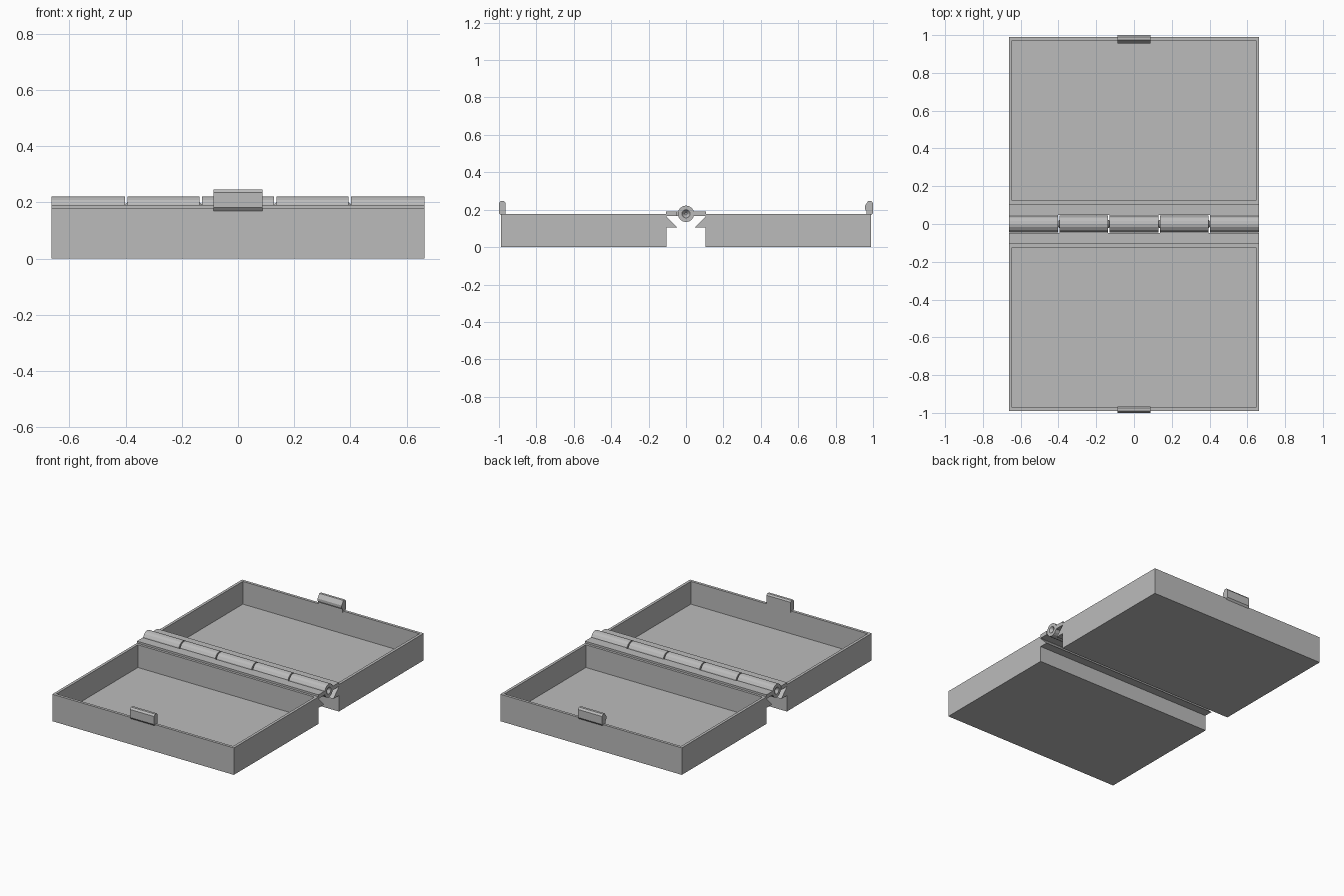
import bpy, bmesh
from math import cos, sin, tau

old = bpy.data.objects.get("Cube")
if old:
    bpy.data.objects.remove(old, do_unlink=True)

GREY = (0.5, 0.5, 0.5, 1)
mat = bpy.data.materials.new("plain grey")
mat.use_nodes = True
mat.diffuse_color = GREY
mat.node_tree.nodes["Principled BSDF"].inputs["Base Color"].default_value = GREY

W, Y0, Y1, H = 0.663, 0.105, 0.99, 0.178   # half width, inner y, outer y, rim height
WALL, FLOOR, R = 0.026, 0.028, 0.044


def finish(name, bm):
    bmesh.ops.recalc_face_normals(bm, faces=bm.faces)
    mesh = bpy.data.meshes.new(name)
    bm.to_mesh(mesh)
    bm.free()
    mesh.materials.append(mat)
    obj = bpy.data.objects.new(name, mesh)
    bpy.context.collection.objects.link(obj)
    return obj


def extrude_x(name, profile, x0, x1):
    """Extrude a (y, z) outline along x."""
    bm = bmesh.new()
    face = bm.faces.new([bm.verts.new((x0, y, z)) for y, z in profile])
    geom = bmesh.ops.extrude_face_region(bm, geom=[face])["geom"]
    moved = [v for v in geom if isinstance(v, bmesh.types.BMVert)]
    bmesh.ops.translate(bm, verts=moved, vec=(x1 - x0, 0, 0))
    return finish(name, bm)


def lathe_x(name, profile, sides=16):
    """Spin an (x, radius) outline round the hinge axis and cap its ends."""
    bm = bmesh.new()
    rings = [[bm.verts.new((x, r * cos(tau * i / sides), H + r * sin(tau * i / sides)))
              for i in range(sides)] for x, r in profile]
    for a, b in zip(rings, rings[1:]):
        for i in range(sides):
            j = (i + 1) % sides
            bm.faces.new((a[i], a[j], b[j], b[i]))
    bm.faces.new(rings[0])
    bm.faces.new(rings[-1])
    return finish(name, bm)


def tray(name, s):
    """Open tray: a block whose top is inset and pushed down."""
    bm = bmesh.new()
    bmesh.ops.create_cube(bm, size=1)
    for v in bm.verts:
        v.co = (v.co.x * 2 * W, s * (Y0 + Y1) / 2 + v.co.y * (Y1 - Y0), (v.co.z + 0.5) * H)
    bm.normal_update()
    top = max(bm.faces, key=lambda f: f.calc_center_median().z)
    bmesh.ops.inset_region(bm, faces=[top], thickness=WALL)
    geom = bmesh.ops.extrude_face_region(bm, geom=[top])["geom"]
    bmesh.ops.delete(bm, geom=[top], context='FACES_ONLY')
    for v in geom:
        if isinstance(v, bmesh.types.BMVert):
            v.co.z = FLOOR
    return finish(name, bm)


# Trays with hinge leaves and sloped ledges along the inner walls
for side, s in (("front", -1), ("back", 1)):
    tray(side + "_tray", s)
    leaf = [(Y0 + 0.002, 0.165), (0.047, 0.165), (0.047, 0.191), (Y0 + 0.002, 0.191)]
    extrude_x(side + "_hinge_leaf", [(s * y, z) for y, z in leaf], -W, W)
    ledge = [(Y0, 0.105), (0.048, 0.105), (Y0, 0.163)]
    extrude_x(side + "_ledge", [(s * y, z) for y, z in ledge], -W, W)

# Hinge knuckles alternate between the trays, cones seated in sockets
GAP = 0.008
step = 2 * W / 5
for k in range(5):
    a = -W + k * step + (GAP / 2 if k else 0)
    b = -W + (k + 1) * step - (GAP / 2 if k < 4 else 0)
    s = 1 if k % 2 == 0 else -1
    d = -0.022 if s > 0 else 0.022
    lathe_x(f"hinge_knuckle_{k + 1}",
            [(a - d, 0.006), (a, 0.022), (a, R), (b, R), (b, 0.022), (b + d, 0.006)])
    arm = [(0.05, 0.165), (0.036, 0.165), (0.036, 0.191), (0.05, 0.191)]
    extrude_x(f"hinge_arm_{k + 1}", [(s * y, z) for y, z in arm], a, b)

# Clasp halves on the outer rims
extrude_x("front_clasp", [(-0.965, 0.17), (-0.99, 0.17), (-1.0, 0.182), (-1.0, 0.235),
                          (-0.99, 0.247), (-0.974, 0.247), (-0.965, 0.238)], -0.088, 0.088)
extrude_x("back_clasp", [(0.965, 0.17), (0.99, 0.17), (1.0, 0.182), (1.0, 0.235),
                         (0.99, 0.247), (0.974, 0.247), (0.956, 0.22), (0.956, 0.205),
                         (0.965, 0.19)], -0.088, 0.088)
